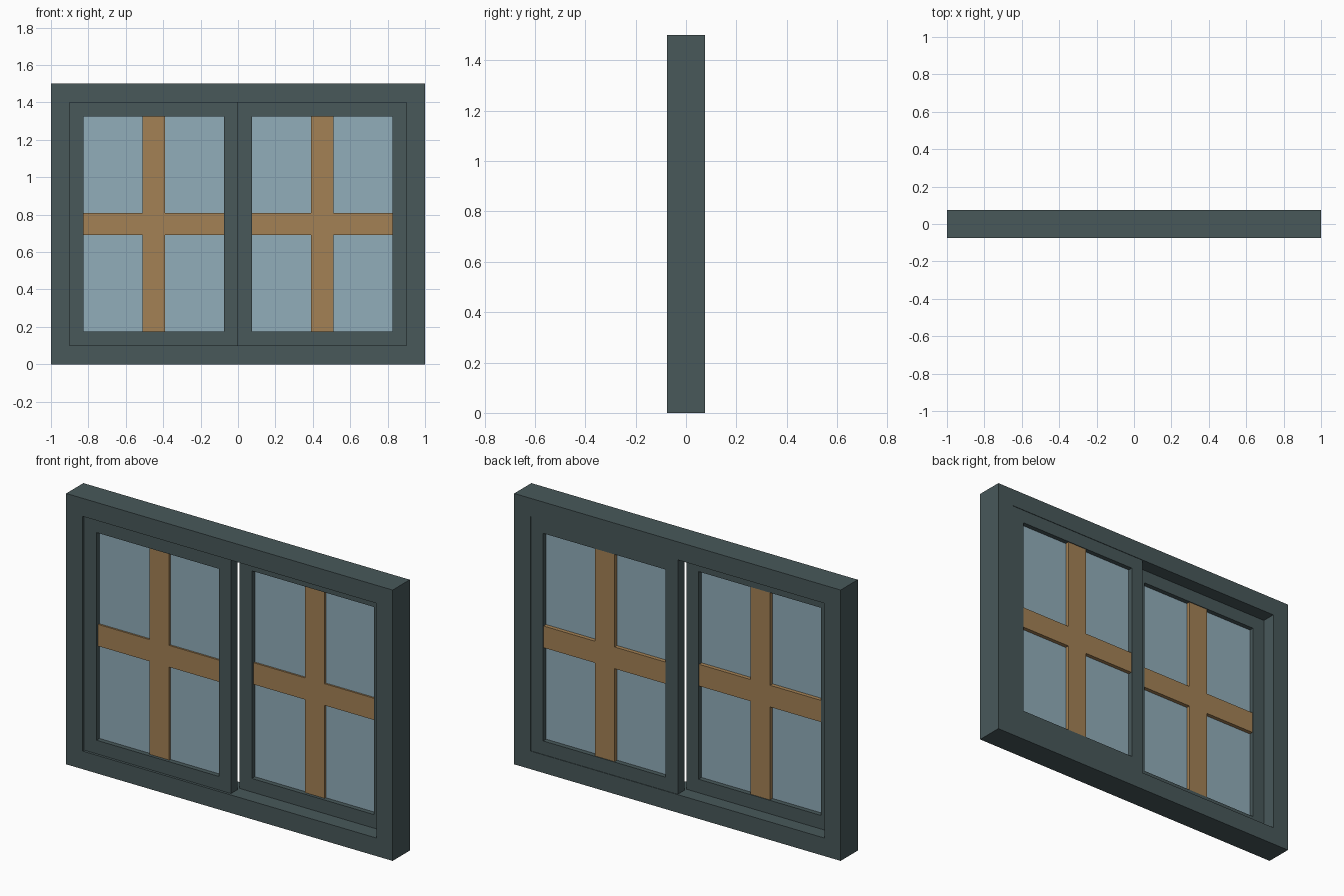
import bpy
import bmesh

default = bpy.data.objects.get("Cube")
if default:
    bpy.data.objects.remove(default, do_unlink=True)


def material(name, rgb):
    mat = bpy.data.materials.new(name)
    mat.use_nodes = True
    color = (*rgb, 1)
    mat.diffuse_color = color
    mat.node_tree.nodes["Principled BSDF"].inputs["Base Color"].default_value = color
    return mat


slate = material("slate frame", (0.065, 0.098, 0.102))
wood = material("warm wood", (0.37, 0.22, 0.09))
glass = material("pale blue glass", (0.285, 0.42, 0.49))


def finish(bm, name, mat):
    bmesh.ops.recalc_face_normals(bm, faces=bm.faces)
    mesh = bpy.data.meshes.new(name)
    bm.to_mesh(mesh)
    bm.free()
    mesh.materials.append(mat)
    obj = bpy.data.objects.new(name, mesh)
    bpy.context.collection.objects.link(obj)


def corners(x0, x1, z0, z1, inset=0):
    return [(x0 + inset, z0 + inset), (x1 - inset, z0 + inset),
            (x1 - inset, z1 - inset), (x0 + inset, z1 - inset)]


def ring(name, rect, border, y0, y1, mat):
    """Rectangular frame with an open middle."""
    bm = bmesh.new()
    loops = [[bm.verts.new((x, y, z)) for x, z in corners(*rect, inset)]
             for inset, y in ((0, y0), (0, y1), (border, y1), (border, y0))]
    for i, loop in enumerate(loops):
        following = loops[(i + 1) % 4]
        for j in range(4):
            k = (j + 1) % 4
            bm.faces.new((loop[j], loop[k], following[k], following[j]))
    finish(bm, name, mat)


def prism(name, outline, y0, y1, mat):
    """Flat outline in x and z, extruded through the depth."""
    bm = bmesh.new()
    face = bm.faces.new([bm.verts.new((x, y0, z)) for x, z in outline])
    result = bmesh.ops.extrude_face_region(bm, geom=[face], use_keep_orig=True)
    moved = [v for v in result["geom"] if isinstance(v, bmesh.types.BMVert)]
    bmesh.ops.translate(bm, verts=moved, vec=(0, y1 - y0, 0))
    finish(bm, name, mat)


def cross(x0, x1, z0, z1, half):
    """Outline of a plus shape filling the opening."""
    cx, cz = (x0 + x1) / 2, (z0 + z1) / 2
    l, r, b, t = cx - half, cx + half, cz - half, cz + half
    return [(l, z0), (r, z0), (r, b), (x1, b), (x1, t), (r, t),
            (r, z1), (l, z1), (l, t), (x0, t), (x0, b), (l, b)]


# Fixed outer frame
ring("outer_frame", (-1, 1, 0, 1.5), 0.1, -0.075, 0.075, slate)

# Two sliding sashes, one on the front track and one on the back track
border = 0.075
for side, x0, centre in (("right", -0.9, -0.032), ("left", 0, 0.043)):
    rect = (x0, x0 + 0.9, 0.1, 1.4)
    opening = (x0 + border, x0 + 0.9 - border, 0.1 + border, 1.4 - border)
    ring(f"{side}_sash", rect, border, centre - 0.029, centre + 0.029, slate)
    prism(f"{side}_glass", corners(*opening), centre - 0.003, centre + 0.003, glass)
    prism(f"{side}_glazing_bars", cross(*opening, 0.06),
          centre - 0.013, centre + 0.025, wood)
